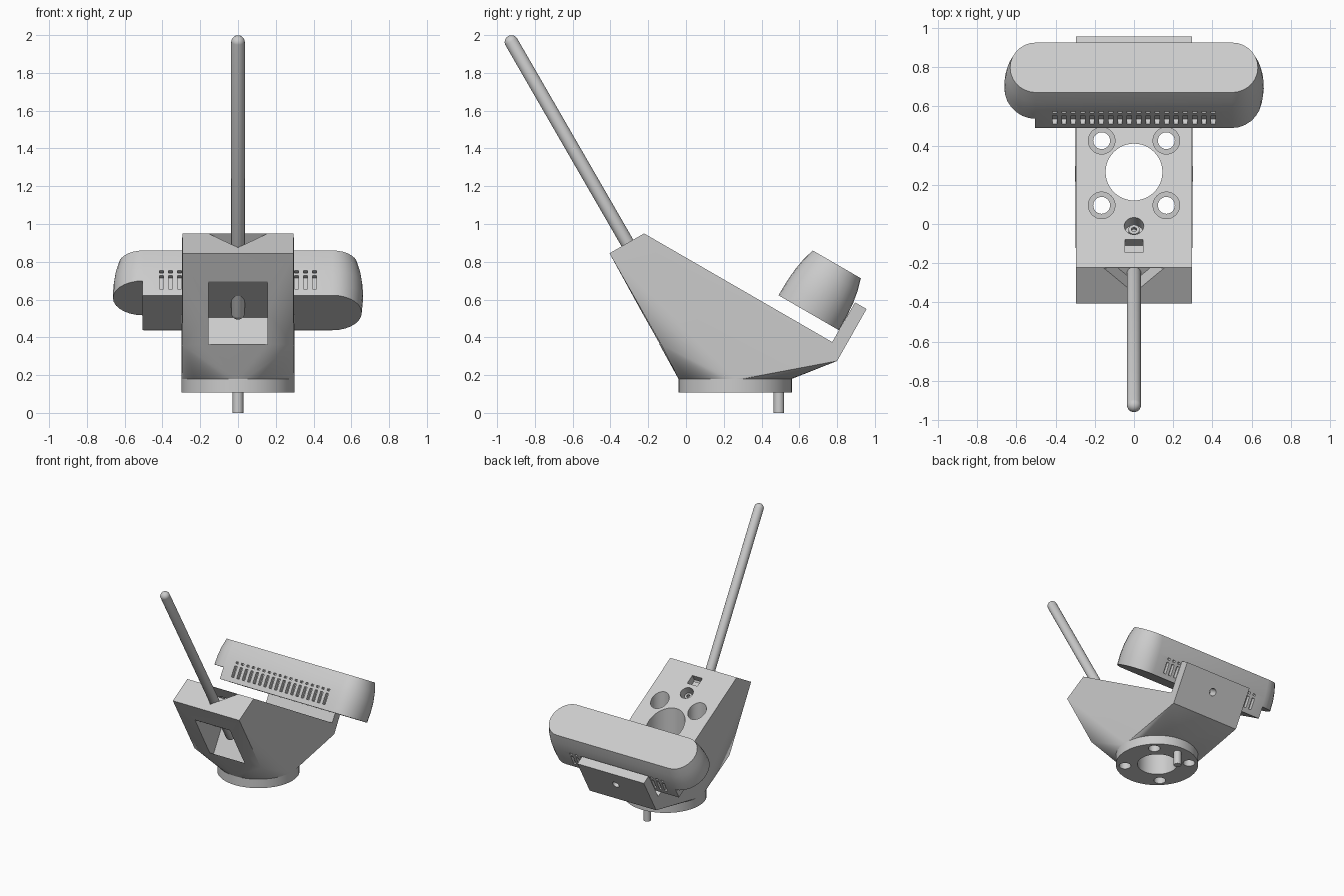
import bpy, bmesh, math
from mathutils import Matrix, Vector

if "Cube" in bpy.data.objects:
    bpy.data.objects.remove(bpy.data.objects["Cube"])

TILT = Matrix.Rotation(math.radians(-30), 4, 'X')   # camera and mount share this tilt
U = TILT @ Vector((0, 1, 0))
N = TILT @ Vector((0, 0, 1))


def finish(bm, name, angle=30, smooth=True):
    bmesh.ops.recalc_face_normals(bm, faces=bm.faces)
    me = bpy.data.meshes.new(name)
    bm.to_mesh(me)
    bm.free()
    ob = bpy.data.objects.new(name, me)
    bpy.context.collection.objects.link(ob)
    if smooth:
        shade(ob, angle)
    return ob


def shade(ob, angle=30):
    bpy.ops.object.select_all(action='DESELECT')
    ob.select_set(True)
    bpy.context.view_layer.objects.active = ob
    bpy.ops.object.shade_smooth_by_angle(angle=math.radians(angle))


def add_cyl(bm, r, depth, m, seg=40):
    bmesh.ops.create_cone(bm, cap_ends=True, segments=seg, radius1=r, radius2=r,
                          depth=depth, matrix=m)


def add_box(bm, size, m):
    bmesh.ops.create_cube(bm, size=1, matrix=m @ Matrix.Diagonal((*size, 1)))


def at(x, y, z, tilt=False):
    return Matrix.Translation((x, y, z)) @ (TILT if tilt else Matrix())


def cut(ob, fill):
    """Subtract the solids that fill(bm) adds, then apply and drop the cutter."""
    bm = bmesh.new()
    fill(bm)
    cutter = finish(bm, "cutter", smooth=False)
    cutter.hide_render = True
    mod = ob.modifiers.new("cut", 'BOOLEAN')
    mod.operation, mod.solver, mod.object = 'DIFFERENCE', 'EXACT', cutter
    bpy.context.view_layer.objects.active = ob
    bpy.ops.object.modifier_apply(modifier=mod.name)
    bpy.data.objects.remove(cutter)


# Mount body: hull of a tilted block and the round foot
CY, W = 0.26, 0.295
profile = [(-0.405, 0.845), (-0.222, 0.95), (0.774, 0.375), (0.80, 0.275), (-0.13, 0.36)]
bm = bmesh.new()
for y, z in profile:
    for x in (-W, W):
        bm.verts.new((x, y, z))
for i in range(48):
    a = math.tau * i / 48
    bm.verts.new((0.3 * math.cos(a), CY + 0.3 * math.sin(a), 0.18))
bmesh.ops.convex_hull(bm, input=bm.verts)
bmesh.ops.dissolve_limit(bm, angle_limit=0.005, verts=bm.verts, edges=bm.edges)
body = finish(bm, "mount_body", smooth=False)

# Round foot flange
bm = bmesh.new()
add_cyl(bm, 0.3, 0.072, at(0, CY, 0.144), 48)
flange = finish(bm, "foot_flange", smooth=False)

BOLTS = [(x, CY + dy) for x in (-0.165, 0.165) for dy in (-0.165, 0.165)]


def through_holes(bm):
    add_cyl(bm, 0.145, 2, at(0, CY + 0.005, 0.5), 48)
    for x, y in BOLTS:
        add_cyl(bm, 0.043, 2, at(x, y, 0.5), 24)


def counterbores(bm):
    for x, y in BOLTS:
        add_cyl(bm, 0.068, 1, at(x, y, 0.71), 32)


def pockets(bm):
    # front window, screw hole and nut slot
    add_box(bm, (0.31, 0.42, 0.196), at(0, -0.222, 0.525, True))
    add_cyl(bm, 0.05, 0.16, at(0, -0.01, 0.828, True), 24)
    add_box(bm, (0.09, 0.075, 0.12), at(0, -0.112, 0.887, True))


def rod_notch(bm):
    # triangular recess around the rod
    e, d = Vector((0, -0.2235, 0.949)), N * 0
    rod = Vector((0, -0.5, 0.866))
    tri = [Vector((-0.155, e.y, e.z)), Vector((0.155, e.y, e.z)), Vector((0, -0.352, 0.875))]
    for p in tri:
        bm.verts.new(p + rod * 0.05)
        bm.verts.new(p - rod * 0.12)
    bmesh.ops.convex_hull(bm, input=bm.verts)


for f in (through_holes, counterbores, pockets, rod_notch):
    cut(body, f)
cut(flange, through_holes)
shade(body, 22)
shade(flange)

# Screw collar in the small top hole
bm = bmesh.new()
add_cyl(bm, 0.028, 0.05, Matrix.Translation(-N * 0.06) @ at(0, -0.01, 0.828, True), 24)
screw = finish(bm, "top_screw", smooth=False)
cut(screw, lambda b: add_cyl(b, 0.014, 0.04,
    Matrix.Translation(-N * 0.035) @ at(0, -0.01, 0.828, True), 6))
shade(screw)

# Back tab holding the camera
bm = bmesh.new()
pts = [(0.774, 0.375), (0.895, 0.585), (0.956, 0.55), (0.80, 0.275)]
face = bm.faces.new([bm.verts.new((-W, y, z)) for y, z in pts])
ext = bmesh.ops.extrude_face_region(bm, geom=[face])
bmesh.ops.translate(bm, vec=(2 * W, 0, 0),
                    verts=[v for v in ext['geom'] if isinstance(v, bmesh.types.BMVert)])
tab = finish(bm, "back_tab", smooth=False)
cut(tab, lambda b: add_cyl(b, 0.028, 0.4, at(0, 0.868, 0.45, True)
                           @ Matrix.Rotation(math.pi / 2, 4, 'X'), 24))
shade(tab)

# Locating pin under the foot
bm = bmesh.new()
add_cyl(bm, 0.028, 0.12, at(0, 0.492, 0.06), 24)
finish(bm, "locating_pin")

# Round-ended rod
R = 0.036
foot, tip = Vector((0, -0.097, 0.53)), Vector((0, -0.924, 1.963))
axis = tip - foot
bm = bmesh.new()
bmesh.ops.create_uvsphere(bm, u_segments=24, v_segments=13, radius=R)
for v in bm.verts:
    if v.co.z > 0:
        v.co.z += axis.length
bmesh.ops.transform(bm, verts=bm.verts, matrix=Matrix.Translation(foot)
                    @ axis.to_track_quat('Z', 'Y').to_matrix().to_4x4())
finish(bm, "rod", 40)

# Camera housing: tapered, rounded loft along the tilt normal
BASE = at(0, 0.65, 0.53, True)
bm = bmesh.new()
rings = []
for s, half_w, end in [(0, 0.185, 0.155), (0.08, 0.184, 0.162), (0.16, 0.178, 0.16),
                       (0.23, 0.166, 0.15), (0.296, 0.147, 0.132)]:
    ring = []
    for side in (1, -1):
        for i in range(15):
            a = -math.pi / 2 + math.pi * i / 14
            ring.append(bm.verts.new((side * (0.5 + end * math.cos(a)),
                                      side * half_w * math.sin(a), s)))
    rings.append(ring)
for lo, hi in zip(rings, rings[1:]):
    for i in range(len(lo)):
        j = (i + 1) % len(lo)
        bm.faces.new((lo[i], lo[j], hi[j], hi[i]))
bm.faces.new(rings[0][::-1])
bm.faces.new(rings[-1])
bmesh.ops.transform(bm, verts=bm.verts, matrix=BASE)
housing = finish(bm, "camera_housing", smooth=False)


def vents(bm):
    for k in range(18):
        x = -0.405 + k * 0.81 / 17
        for side in (-1, 1):
            for s, h in ((0.08, 0.085), (0.148, 0.014)):
                add_box(bm, (0.022, 0.06, h), BASE @ at(x, side * 0.185, s))


# step on the left end, then vent slots front and back
cut(housing, lambda b: add_box(b, (0.4, 0.6, 0.2), BASE @ at(-0.705, 0, -0.01)))
cut(housing, vents)
shade(housing)
